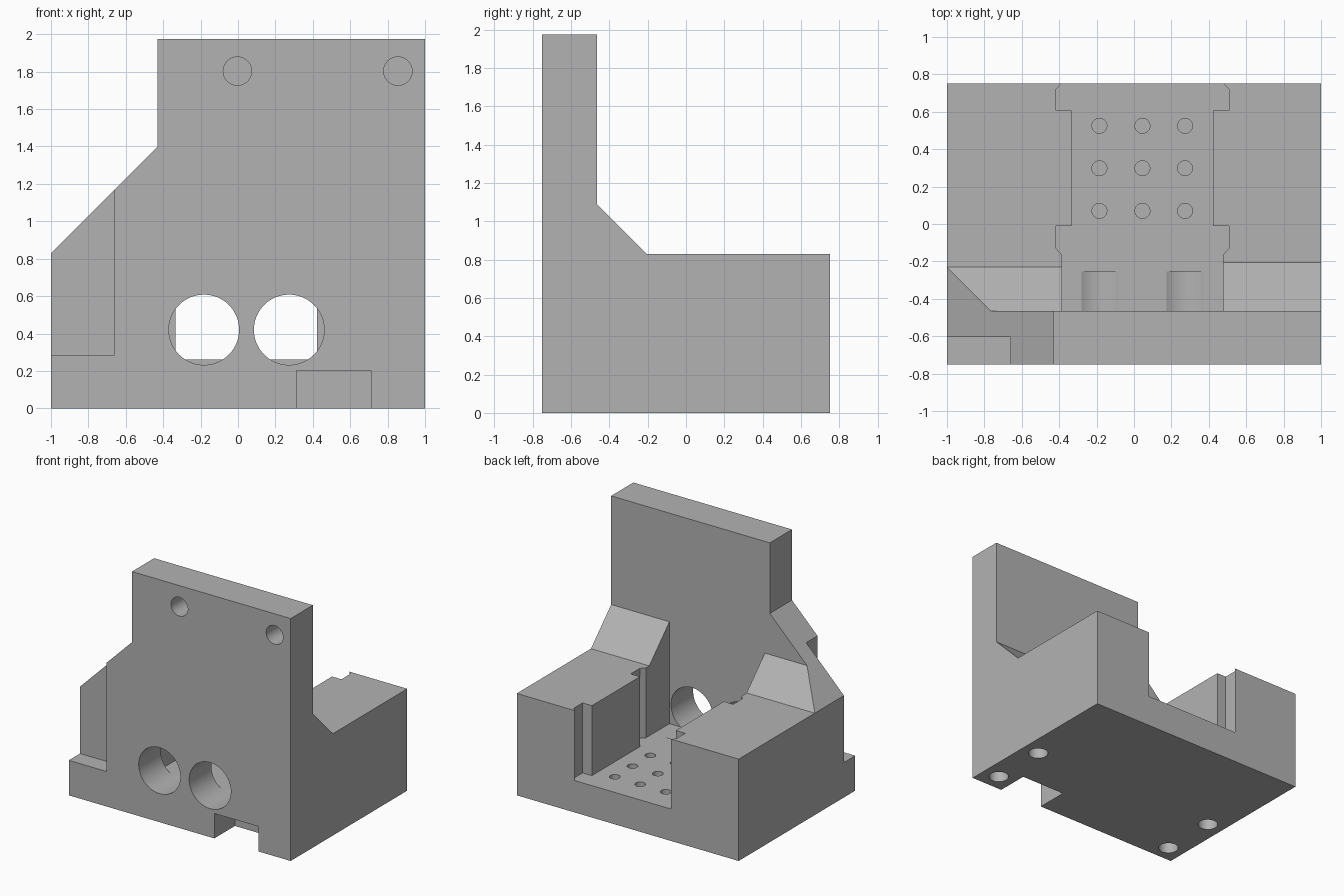
import bpy, bmesh, math
from mathutils import Vector

cube = bpy.data.objects.get("Cube")
if cube:
    bpy.data.objects.remove(cube, do_unlink=True)

grey = bpy.data.materials.new("plain grey")
grey.use_nodes = True
colour = (0.45, 0.45, 0.45, 1)
grey.diffuse_color = colour
grey.node_tree.nodes["Principled BSDF"].inputs["Base Color"].default_value = colour


def prism(name, points, axis, low, high):
    """Extrude a 2D outline along an axis; points use the other two axes in order."""
    bm = bmesh.new()
    verts = []
    for p in points:
        co = list(p)
        co.insert("xyz".index(axis), low)
        verts.append(bm.verts.new(co))
    face = bm.faces.new(verts)
    grown = bmesh.ops.extrude_face_region(bm, geom=[face])["geom"]
    shift = Vector([high - low if a == axis else 0 for a in "xyz"])
    bmesh.ops.translate(bm, vec=shift, verts=[g for g in grown if isinstance(g, bmesh.types.BMVert)])
    bmesh.ops.recalc_face_normals(bm, faces=bm.faces)
    mesh = bpy.data.meshes.new(name)
    bm.to_mesh(mesh)
    bm.free()
    mesh.materials.append(grey)
    ob = bpy.data.objects.new(name, mesh)
    bpy.context.scene.collection.objects.link(ob)
    return ob


def circle(u, v, r, n=48):
    return [(u + r * math.cos(i * math.tau / n), v + r * math.sin(i * math.tau / n)) for i in range(n)]


def rect(u0, v0, u1, v1):
    return [(u0, v0), (u1, v0), (u1, v1), (u0, v1)]


FRONT, BACK, WALL = -0.75, 0.75, -0.465
DECK, FLOOR, TOP = 0.83, 0.26, 1.975

# Body: upright wall, sloped web and base block in one side profile
body = prism("bracket_body", [(FRONT, 0), (BACK, 0), (BACK, DECK), (-0.205, DECK),
                              (WALL, 1.09), (WALL, TOP), (FRONT, TOP)], "x", -1, 1)


def cut(points, axis, low, high):
    cutter = prism("cutter", points, axis, low, high)
    cutter.hide_render = True
    mod = body.modifiers.new("cut", "BOOLEAN")
    mod.operation, mod.solver, mod.object = "DIFFERENCE", "EXACT", cutter
    bpy.context.view_layer.objects.active = body
    bpy.ops.object.modifier_apply(modifier=mod.name)
    bpy.data.objects.remove(cutter, do_unlink=True)


# Slightly lower web on the right side
cut([(WALL, 1.065), (-0.23, DECK), (0, DECK), (WALL, 1.3)], "x", -1.1, 0)

# Sloping shoulder of the wall
cut([(-1.1, 0.73), (-0.43, 1.4), (-0.43, 2.1), (-1.1, 2.1)], "y", -1, 1)

# Front corner step
cut(rect(-1.1, 0.285, -0.66, 1.5), "y", -1, -0.605)

# Stepped pocket with side grooves, open at the back
MID = 0.045
side = [(0.43, WALL), (0.43, -0.165), (0.462, -0.13), (0.462, -0.012), (0.378, -0.012),
        (0.378, 0.607), (0.462, 0.607), (0.462, 0.72), (0.435, BACK), (0.435, 0.9)]
outline = [(MID + x, y) for x, y in side] + [(MID - x, y) for x, y in reversed(side)]
cut(outline, "z", FLOOR, 2.2)

# Large bores through the wall, grooving the pocket floor
for x in (-0.182, 0.273):
    cut(circle(x, 0.42, 0.188, 64), "y", -1, -0.255)

# Blind holes near the top of the wall
for x in (-0.003, 0.855):
    cut(circle(x, 1.803, 0.076), "y", -1, -0.55)

# Grid of small holes in the pocket floor
for x in (-0.185, MID, 0.273):
    for y in (0.07, 0.298, 0.525):
        cut(circle(x, y, 0.04, 32), "z", 0.13, 0.4)

# Notch under the front edge
cut(rect(0.312, -0.1, 0.712, 0.203), "y", -1, -0.485)

# Mounting holes in the underside
for x in (-0.857, 0.857):
    for y in (-0.607, -0.133):
        cut(circle(x, y, 0.076), "z", -0.1, 0.2)

# Smooth bores, sharp edges elsewhere
bpy.ops.object.select_all(action="DESELECT")
body.select_set(True)
bpy.context.view_layer.objects.active = body
bpy.ops.object.shade_smooth_by_angle(angle=math.radians(25))
